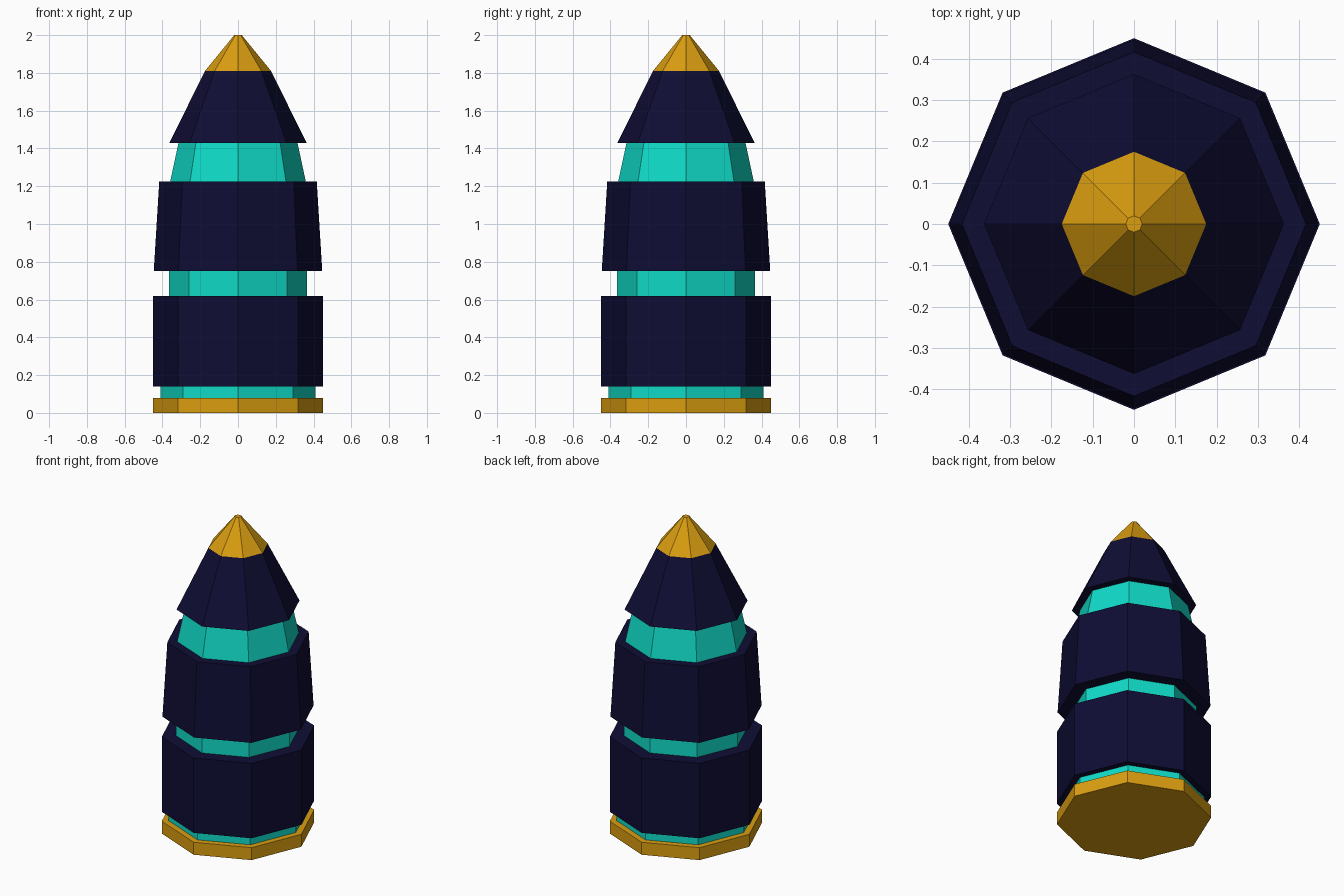
import bpy, bmesh, math

if "Cube" in bpy.data.objects:
    bpy.data.objects.remove(bpy.data.objects["Cube"])

SIDES = 8


def material(name, rgb):
    m = bpy.data.materials.new(name)
    m.diffuse_color = (*rgb, 1.0)
    m.use_nodes = True
    m.node_tree.nodes["Principled BSDF"].inputs["Base Color"].default_value = m.diffuse_color
    return m


navy = material("dark navy", (0.0045, 0.004, 0.034))
teal = material("bright teal", (0.005, 0.70, 0.57))
gold = material("gold", (0.70, 0.34, 0.005))


def lathe(name, profile, mat, cap_bottom=False, cap_top=False):
    """Spin (radius, z) points, listed bottom to top, into an octagonal shell."""
    bm = bmesh.new()
    rings = []
    for r, z in profile:
        rings.append([bm.verts.new((r * math.cos(2 * math.pi * i / SIDES),
                                    r * math.sin(2 * math.pi * i / SIDES), z))
                      for i in range(SIDES)])
    for lower, upper in zip(rings, rings[1:]):
        for i in range(SIDES):
            j = (i + 1) % SIDES
            bm.faces.new((lower[i], lower[j], upper[j], upper[i]))
    if cap_bottom:
        bm.faces.new(rings[0][::-1])
    if cap_top:
        bm.faces.new(rings[-1])
    mesh = bpy.data.meshes.new(name)
    bm.to_mesh(mesh)
    bm.free()
    mesh.materials.append(mat)
    obj = bpy.data.objects.new(name, mesh)
    bpy.context.collection.objects.link(obj)
    return obj


# Base plate
lathe("base_plate", [(0.45, 0), (0.45, 0.08), (0.41, 0.08)], gold, cap_bottom=True)

# Recessed teal rings
lathe("lower_ring", [(0.41, 0.08), (0.41, 0.14)], teal)
lathe("middle_ring", [(0.365, 0.62), (0.365, 0.75)], teal)
lathe("upper_ring", [(0.36, 1.22), (0.315, 1.43)], teal)

# Navy body sections, with ledges closing on the rings
lathe("lower_body", [(0.41, 0.14), (0.45, 0.14), (0.45, 0.62), (0.365, 0.62)], navy)
lathe("upper_body", [(0.365, 0.75), (0.446, 0.75), (0.417, 1.225), (0.36, 1.225)], navy)
lathe("nose_cone", [(0.315, 1.43), (0.363, 1.43), (0.175, 1.81)], navy)

# Gold tip
lathe("nose_tip", [(0.175, 1.81), (0.02, 2.0)], gold, cap_top=True)
